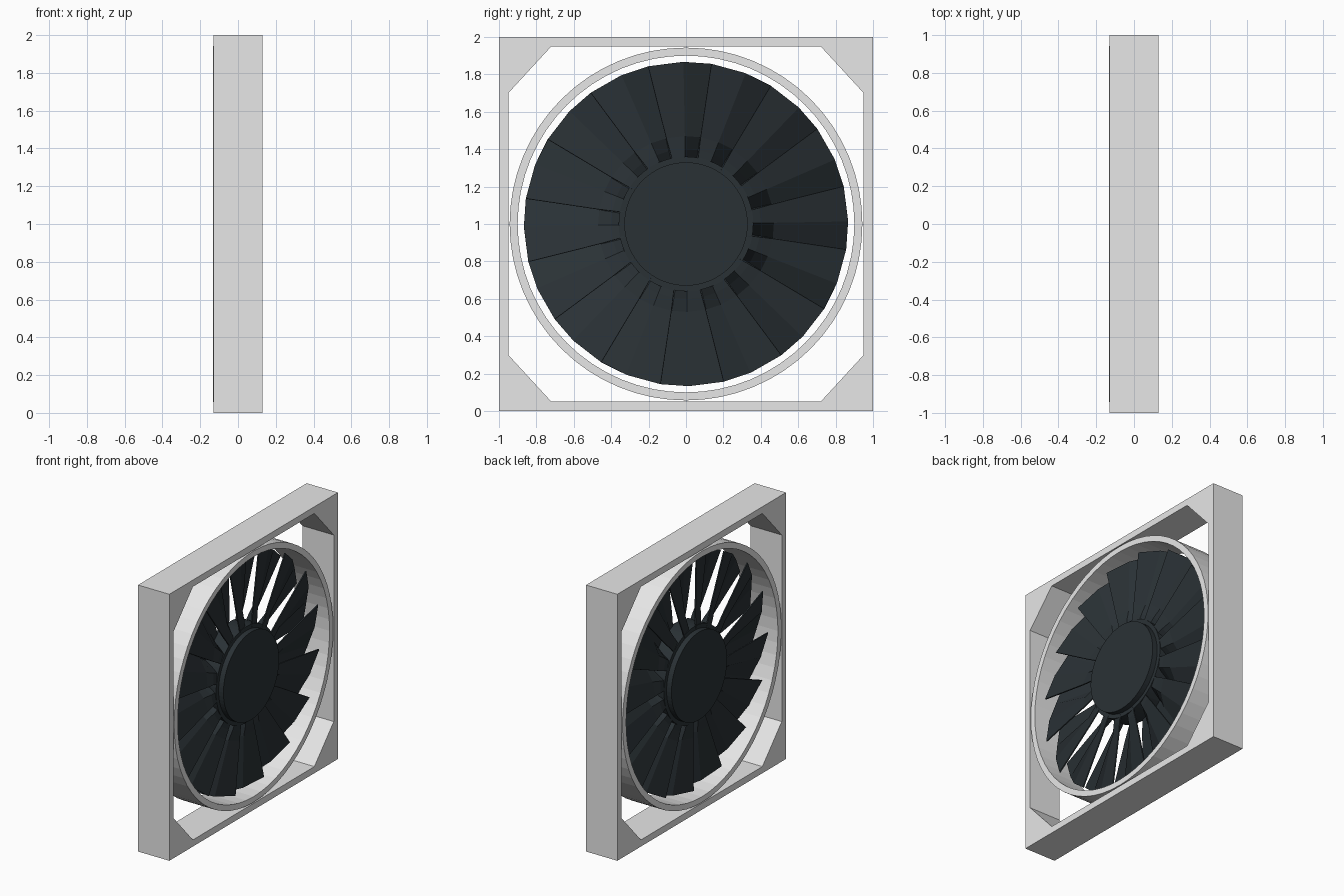
import bpy, bmesh, math

if "Cube" in bpy.data.objects:
    bpy.data.objects.remove(bpy.data.objects["Cube"])

def material(name, rgb):
    m = bpy.data.materials.new(name)
    m.diffuse_color = (*rgb, 1)
    m.use_nodes = True
    m.node_tree.nodes["Principled BSDF"].inputs["Base Color"].default_value = m.diffuse_color
    return m

grey = material("light grey", (0.80, 0.80, 0.80))
dark = material("dark slate", (0.023, 0.031, 0.036))

def finish(bm, name, mat):
    bmesh.ops.remove_doubles(bm, verts=bm.verts, dist=1e-5)
    bmesh.ops.recalc_face_normals(bm, faces=bm.faces)
    me = bpy.data.meshes.new(name)
    bm.to_mesh(me)
    bm.free()
    ob = bpy.data.objects.new(name, me)
    ob.data.materials.append(mat)
    bpy.context.collection.objects.link(ob)
    return ob

def polar(x, r, deg):
    a = math.radians(deg)
    return (x, r * math.cos(a), 1 + r * math.sin(a))

def lathe(name, profile, sides, mat, closed):
    """Spin (x, radius) points round the x axis through the fan centre."""
    bm = bmesh.new()
    rows = [[bm.verts.new(polar(x, r, 360 * i / sides)) for x, r in profile]
            for i in range(sides)]
    n = len(profile)
    for i in range(sides):
        a, b = rows[i], rows[(i + 1) % sides]
        for j in range(n if closed else n - 1):
            k = (j + 1) % n
            bm.faces.new((a[j], a[k], b[k], b[j]))
    return finish(bm, name, mat)

# Square frame with an eight-sided opening (solid gussets in the corners)
inner = [(.95, .70), (.72, .95), (-.72, .95), (-.95, .70),
         (-.95, -.70), (-.72, -.95), (.72, -.95), (.95, -.70)]
outer = [(math.copysign(1, y), math.copysign(1, z)) for y, z in inner]
bm = bmesh.new()
def add(points):
    unique = list(dict.fromkeys(points))
    if len(unique) > 2:
        bm.faces.new([bm.verts.new(p) for p in unique])
for i in range(8):
    j = (i + 1) % 8
    def p(x, q):
        return (x, q[0], 1 + q[1])
    for x in (-.13, .13):
        add([p(x, outer[i]), p(x, outer[j]), p(x, inner[j]), p(x, inner[i])])
    for loop in (outer, inner):
        add([p(-.13, loop[i]), p(-.13, loop[j]), p(.13, loop[j]), p(.13, loop[i])])
finish(bm, "square_frame", grey)

# Round shroud
lathe("shroud_ring", [(-.133, .943), (.13, .943), (.13, .90), (-.133, .90)], 64, grey, True)

# Hub with a raised cap on both sides
lathe("hub", [(-.11, 0), (-.11, .33), (-.07, .33), (-.07, .36),
              (.07, .36), (.07, .33), (.11, .33), (.11, 0)], 64, dark, False)

# Blades with a Z-shaped section: radius, front edge (x, angle), front crease (x, angle);
# the rear half is the same shape turned about the blade's length
stations = [
    (.34, (.067, 16), (.060, 5)),
    (.40, (.067, 16.5), (.054, 5)),
    (.47, (.067, 17), (.040, 5)),
    (.867, (.072, 17.5), (.026, 5)),
]
bm = bmesh.new()
for i in range(16):
    base = 86 - 22.5 * i
    rows = []
    for r, front, crease in stations:
        pts = [front, crease] + [(-x, -a) for x, a in (crease, front)]
        rows.append([bm.verts.new(polar(x, r, base + a)) for x, a in pts])
    for a, b in zip(rows, rows[1:]):
        for j in range(3):
            bm.faces.new((a[j], a[j + 1], b[j + 1], b[j]))
blades = finish(bm, "fan_blades", dark)
mod = blades.modifiers.new("thickness", 'SOLIDIFY')
mod.thickness = .008
mod.offset = 0
